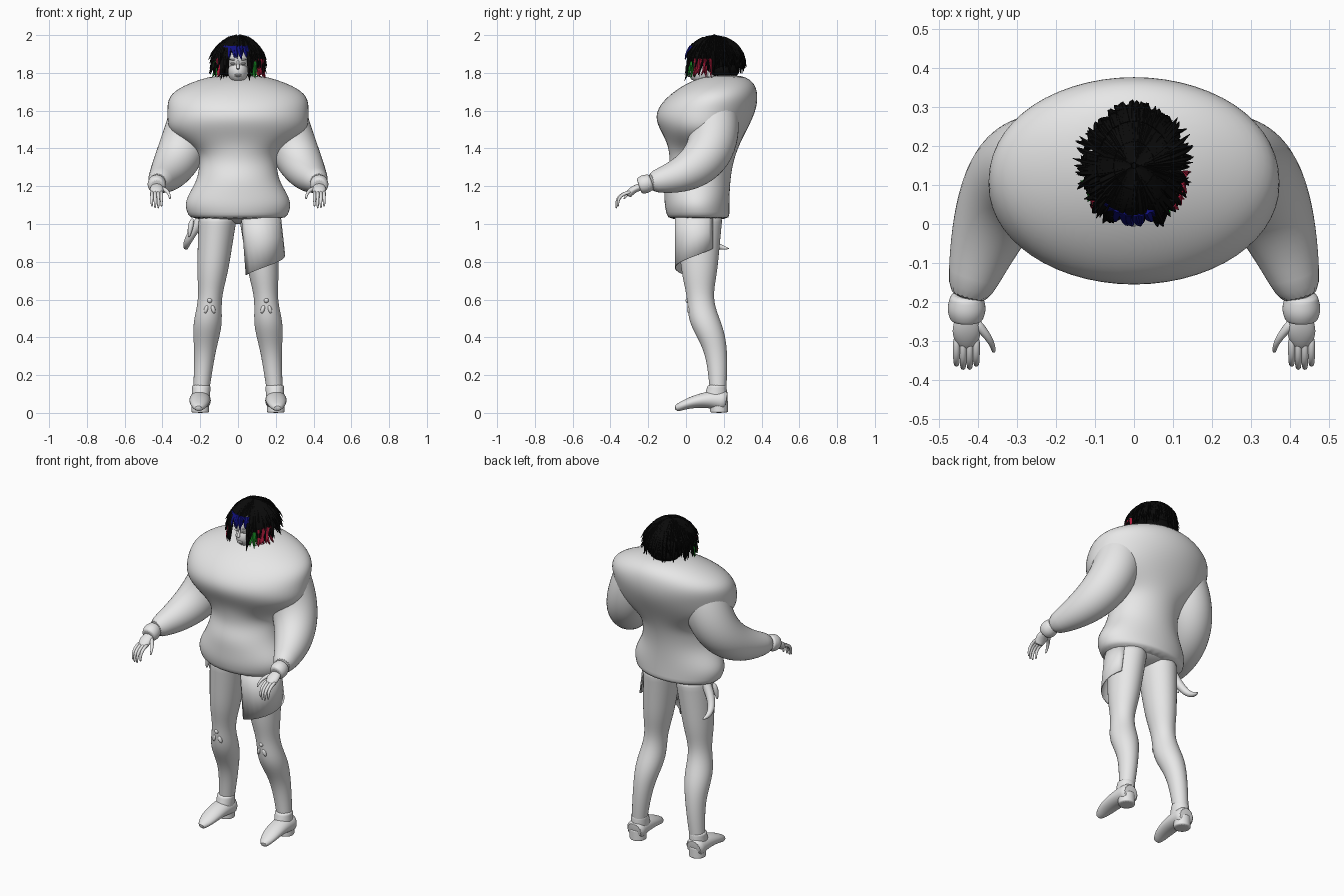
import bpy, bmesh, math, random
from mathutils import Vector, Matrix
from math import sin, cos, pi, tau, exp, sqrt

random.seed(4)
if "Cube" in bpy.data.objects:
    bpy.data.objects.remove(bpy.data.objects["Cube"])


def material(name, red, green, blue):
    mat = bpy.data.materials.new(name)
    mat.use_nodes = True
    colour = (red, green, blue, 1)
    mat.diffuse_color = colour
    mat.node_tree.nodes["Principled BSDF"].inputs["Base Color"].default_value = colour
    return mat


pale_grey = material("pale grey", .8, .8, .8)
hair_black = material("hair black", .003, .003, .003)
hair_blue = material("hair blue", .005, .005, .2)
hair_red = material("hair red", .4, .01, .04)
hair_green = material("hair green", .01, .3, .02)


def bump(value, centre, width, power=2):
    """Smooth hill of height one."""
    return exp(-abs((value - centre) / width) ** power)


def arc(start, bend, end):
    """Quadratic curve through three control points."""
    start, bend, end = Vector(start), Vector(bend), Vector(end)
    return lambda u: start.lerp(bend, u).lerp(bend.lerp(end, u), u)


def sweep(mesh, path, radius, sides=16, steps=8, level=False):
    """Skin an elliptical section along a path; level keeps the sections flat."""
    loops = []
    for step in range(steps + 1):
        u = step / steps
        size = radius(u)
        wide, deep = size if isinstance(size, tuple) else (size, size)
        turn = Matrix.Identity(3)
        if not level:
            tangent = path(u + .01) - path(u - .01)
            turn = Vector((0, 0, -1)).rotation_difference(tangent).to_matrix()
        angles = [tau * side / sides for side in range(sides)]
        loops.append([mesh.verts.new(path(u) + turn @ Vector((wide * cos(a), deep * sin(a), 0)))
                      for a in angles])
    for upper, lower in zip(loops, loops[1:]):
        for side in range(sides):
            following = (side + 1) % sides
            mesh.faces.new((upper[side], upper[following], lower[following], lower[side]))
    mesh.faces.new(loops[0])
    mesh.faces.new(loops[-1])


def ball(mesh, centre, radii, tilt=0):
    place = Matrix.Translation(centre) @ Matrix.Rotation(tilt, 4, 'Y')
    bmesh.ops.create_uvsphere(mesh, u_segments=20, v_segments=14, radius=1,
                              matrix=place @ Matrix.Diagonal((*radii, 1)))


def finish(name, mesh, mat=pale_grey, mirror=False, subdivide=True):
    bmesh.ops.recalc_face_normals(mesh, faces=mesh.faces)
    data = bpy.data.meshes.new(name)
    mesh.to_mesh(data)
    mesh.free()
    data.materials.append(mat)
    obj = bpy.data.objects.new(name, data)
    bpy.context.collection.objects.link(obj)
    if mirror:
        obj.modifiers.new("mirror", 'MIRROR')
    if subdivide:
        obj.modifiers.new("subdivision", 'SUBSURF').levels = 1
    bpy.ops.object.select_all(action='DESELECT')
    obj.select_set(True)
    bpy.context.view_layer.objects.active = obj
    bpy.ops.object.shade_smooth_by_angle(angle=math.radians(50))
    return obj


# Bulky sweater: hem roll, narrow waist, huge rounded shoulders
def sweater_height(u):
    return 1.02 + .77 * u


def sweater_front(z):
    belly = .03 * bump(z, 1.16, .13, 4)
    chest = .075 * bump(z, 1.57, .12)
    return -.085 - belly - chest + .2 * bump(z, 1.85, .12)


def sweater_back(z):
    return .23 + .15 * bump(z, 1.67, .25)


def sweater_path(u):
    z = sweater_height(u)
    return Vector((0, (sweater_front(z) + sweater_back(z)) / 2, z))


def sweater_radius(u):
    z = sweater_height(u)
    width = .205 + .075 * bump(z, 1.1, .11) + .172 * bump(z, 1.59, .17, 4)
    depth = (sweater_back(z) - sweater_front(z)) / 2
    crown = 1 - .5 * u ** 25
    return width * crown, depth * (1 - .4 * u ** 40)


mesh = bmesh.new()
sweep(mesh, sweater_path, sweater_radius, sides=28, steps=26, level=True)
finish("sweater", mesh)

# Baggy sleeves and rolled cuffs
mesh = bmesh.new()
sweep(mesh, arc((.2, .12, 1.68), (.31, .25, 1.27), (.43, -.2, 1.22)),
      lambda u: .135 - .085 * u ** 3, sides=20, steps=12)
finish("sleeve", mesh, mirror=True)
mesh = bmesh.new()
sweep(mesh, arc((.43, -.18, 1.225), (.43, -.22, 1.21), (.43, -.25, 1.2)),
      lambda u: .04 + .01 * sin(pi * u))
finish("cuff", mesh, mirror=True)

# Hands: palm, four curled fingers and a thumb
mesh = bmesh.new()
sweep(mesh, arc((.43, -.23, 1.2), (.43, -.28, 1.19), (.43, -.31, 1.15)),
      lambda u: (.025 + .012 * sin(pi * u), .02))
for finger in range(4):
    x = .405 + .017 * finger
    reach = .01 * sin(pi * finger / 3)
    sweep(mesh, arc((x, -.29, 1.17), (x, -.37 - reach, 1.16), (x, -.36 - reach, 1.09 - reach)),
          lambda u: .01 - .005 * u ** 3, sides=8, steps=6)
sweep(mesh, arc((.41, -.25, 1.19), (.36, -.3, 1.18), (.36, -.33, 1.13)),
      lambda u: .015 - .01 * u, sides=8, steps=6)
finish("hand", mesh, mirror=True)

# Pelvis and legs: tapered, pinched at the knee, swollen at the calf
mesh = bmesh.new()
ball(mesh, (0, .08, 1.07), (.2, .13, .07))
finish("pelvis", mesh)


def leg_path(u):
    calf_shift = .1 / (1 + exp(10 - 16 * u))
    return Vector((.105 + .095 * u, .07 + calf_shift, 1.06 - u))


def leg_radius(u):
    muscle = .012 * (bump(u, .6, .1) - bump(u, .45, .1))
    width = .104 - .065 * u + muscle
    return width, width * (1.22 - .2 * u)


mesh = bmesh.new()
sweep(mesh, leg_path, leg_radius, sides=20, steps=20, level=True)
finish("leg", mesh, mirror=True)

# Boots: ankle shaft, pointed foot and heel block
mesh = bmesh.new()
sweep(mesh, arc((.195, .165, .15), (.195, .16, .1), (.2, .15, .04)),
      lambda u: (.05, .05 + .02 * u), level=True)
sweep(mesh, arc((.2, .22, .06), (.2, .08, .09), (.21, -.06, .02)),
      lambda u: (.055 * sqrt(1.1 - u ** 4), .06 - .042 * u))
sweep(mesh, arc((.2, .175, .07), (.2, .175, .03), (.2, .175, 0)), lambda u: .048, level=True)
finish("boot", mesh, mirror=True)

# Knee ornament: a stud over two drops
mesh = bmesh.new()
ball(mesh, (.15, .01, .595), (.013, .013, .013))
for side in (-1, 1):
    ball(mesh, (.15 + .018 * side, .017, .55), (.011, .013, .024), -.3 * side)
finish("knee_ornament", mesh, mirror=True, subdivide=False)

# Slanted skirt panel wrapped round the left thigh
mesh = bmesh.new()
columns, rows = 12, []
for drop in (0, .5, 1):
    row = []
    for column in range(columns + 1):
        along = column / columns
        angle = math.radians(195 * along - 145)
        hem = .73 + .14 * along
        row.append(mesh.verts.new((.11 + .025 * drop + .115 * cos(angle),
                                   .055 + .115 * sin(angle),
                                   1.06 + (hem - 1.06) * drop)))
    rows.append(row)
for upper, lower in zip(rows, rows[1:]):
    for column in range(columns):
        mesh.faces.new((upper[column], upper[column + 1], lower[column + 1], lower[column]))
panel = finish("skirt_panel", mesh, subdivide=False)
panel.modifiers.new("thickness", 'SOLIDIFY').thickness = .006

# Curved horn at the right hip with a small tassel
mesh = bmesh.new()
sweep(mesh, arc((-.18, .09, 1.05), (-.3, .1, .87), (-.27, .23, .87)),
      lambda u: .028 * sqrt(1 - u) + .002, sides=12)
sweep(mesh, arc((-.24, .08, 1.03), (-.25, .07, 1), (-.26, .07, .93)),
      lambda u: .005 + .011 * sin(pi * u), sides=8)
finish("hip_horn", mesh)

# Head: skull, jaw, neck, nose, lips, eyes and brows
mesh = bmesh.new()
ball(mesh, (0, .1, 1.88), (.07, .09, .09))
ball(mesh, (0, .08, 1.81), (.055, .07, .065))
sweep(mesh, arc((0, .13, 1.82), (0, .14, 1.8), (0, .16, 1.72)), lambda u: .05)
sweep(mesh, arc((0, .02, 1.87), (0, .01, 1.84), (0, 0, 1.82)), lambda u: .005 + .005 * u, sides=10)
for lip in (1.79, 1.783):
    ball(mesh, (0, .016, lip), (.019, .01, .004))
for side in (-1, 1):
    ball(mesh, (.027 * side, .028, 1.85), (.014, .012, .006))
    ball(mesh, (.028 * side, .023, 1.87), (.02, .009, .004), -.1 * side)
finish("head", mesh)


# Hair: dark cap under layers of ragged tapering locks
def lock(mesh, angle, start, end, flare, thick=.014):
    twist = random.uniform(-.15, .15)

    def path(u):
        fall = start + (end - start) * u
        out = sin(min(fall, pi / 2)) * (1 + flare * u * u)
        turn = angle + twist * u
        return Vector((.122 * sin(turn) * out, .15 - .152 * cos(turn) * out,
                       1.865 + .125 * cos(fall)))

    def radius(u):
        width = thick * (1 - u) ** .6 + .001
        return width, width * .7

    sweep(mesh, path, radius, sides=5, steps=5)


mesh = bmesh.new()
ball(mesh, (0, .175, 1.885), (.108, .115, .1))
ball(mesh, (0, .2, 1.82), (.095, .085, .06))
per_layer = 54
for start in (.05, .4, .8, 1.2):
    for index in range(per_layer):
        angle = tau * (index + random.random()) / per_layer - pi
        turn = abs(angle)
        if turn < .5:
            end, flare = random.uniform(.95, 1.35), .02
        elif turn < 1.2:
            end, flare = random.uniform(2, 2.7), random.uniform(-.05, .2)
        elif turn < 2.2:
            end, flare = random.uniform(1.6, 2.35), random.uniform(0, .3)
        else:
            end, flare = random.uniform(1.5, 2.2), random.uniform(-.05, .12)
        end = min(end, start + 1.5)
        if end > start + .25:
            lock(mesh, angle, start, end, flare)
finish("hair", mesh, hair_black, subdivide=False)


# Coloured streaks: blue under the fringe, red and green beside the face
def streaks(name, mat, count, first, last, start, end, flare, thick):
    mesh = bmesh.new()
    for index in range(count):
        angle = first + (last - first) * index / (count - 1)
        lock(mesh, angle, start, end + random.uniform(-.1, .1), flare, thick)
    finish(name, mesh, mat, subdivide=False)


streaks("blue_fringe", hair_blue, 9, -.7, .45, .95, 1.45, .03, .014)
streaks("left_red_streaks", hair_red, 7, .85, 1.4, 1.5, 2.3, .2, .017)
streaks("right_red_streaks", hair_red, 3, -1, -.8, 1.5, 2.3, .15, .014)
streaks("left_green_streaks", hair_green, 3, .6, .8, 1.6, 2.4, .12, .014)
streaks("right_green_streaks", hair_green, 3, -1.3, -1.1, 1.6, 2.4, .15, .014)
